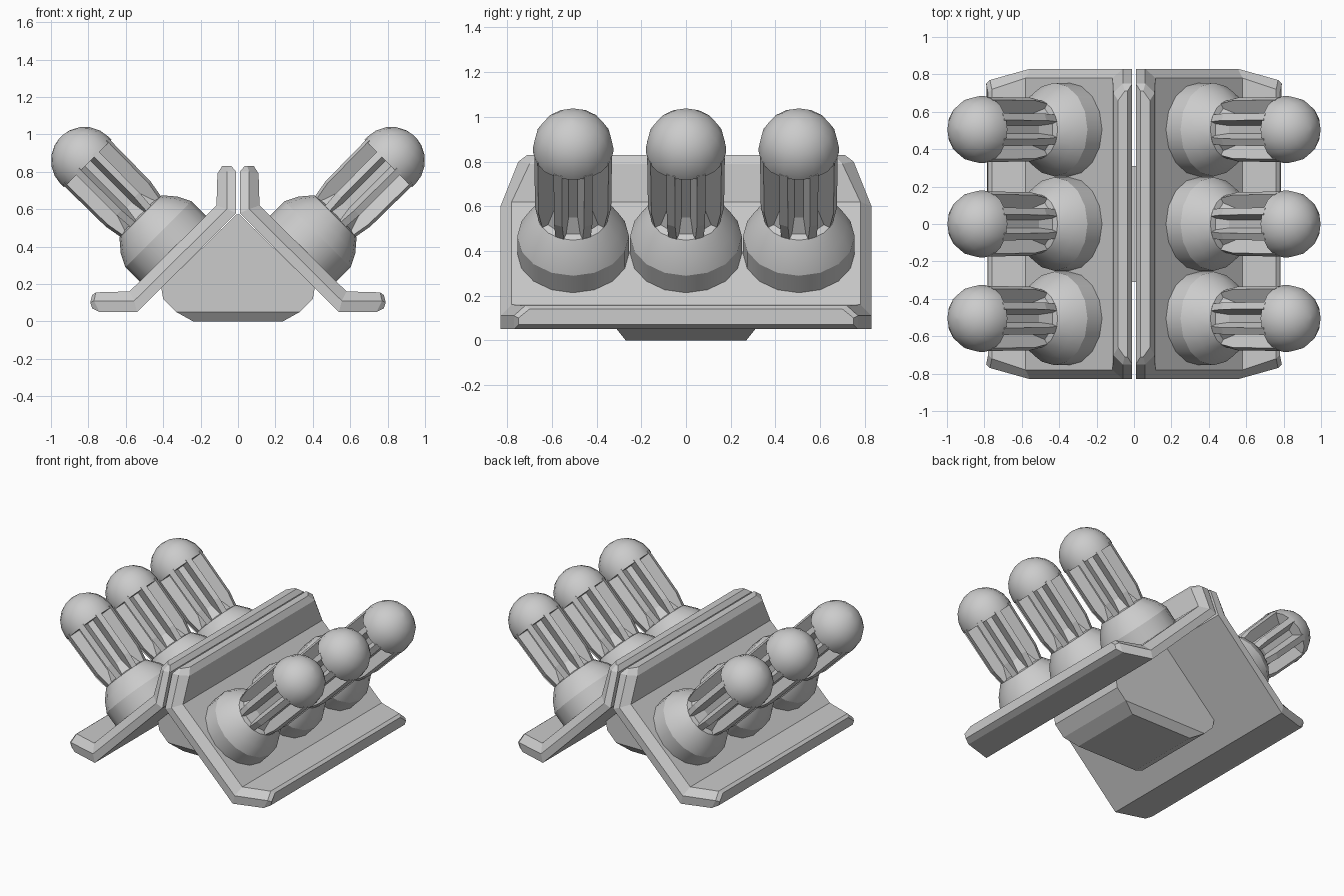
import bpy, bmesh
from math import pi, sin, cos, radians
from mathutils import Matrix, Vector

cube = bpy.data.objects.get("Cube")
if cube:
    bpy.data.objects.remove(cube, do_unlink=True)

GREY = (0.6, 0.6, 0.6, 1)
grey = bpy.data.materials.new("plain grey")
grey.use_nodes = True
grey.diffuse_color = GREY
grey.node_tree.nodes["Principled BSDF"].inputs["Base Color"].default_value = GREY


def finish(bm, name, mirror=True, smooth=None):
    """Turn a bmesh into an object, optionally mirrored across x."""
    bmesh.ops.recalc_face_normals(bm, faces=bm.faces)
    mesh = bpy.data.meshes.new(name)
    bm.to_mesh(mesh)
    bm.free()
    mesh.materials.append(grey)
    obj = bpy.data.objects.new(name, mesh)
    bpy.context.collection.objects.link(obj)
    if smooth:
        bpy.ops.object.select_all(action='DESELECT')
        obj.select_set(True)
        bpy.context.view_layer.objects.active = obj
        bpy.ops.object.shade_smooth_by_angle(angle=radians(smooth))
    if mirror:
        obj.modifiers.new("Mirror", 'MIRROR').use_mirror_merge = False
    return obj


def loft(bm, rings, matrix=Matrix()):
    """Skin equal-sized rings of points and cap both ends."""
    rows = [[bm.verts.new(matrix @ Vector(p)) for p in ring] for ring in rings]
    n = len(rows[0])
    for a, b in zip(rows, rows[1:]):
        for i in range(n):
            j = (i + 1) % n
            bm.faces.new((a[i], a[j], b[j], b[i]))
    bm.faces.new(rows[0])
    bm.faces.new(rows[-1])


def lathe(bm, profile, sides, matrix, turn=0.0):
    """Spin (radius, height) pairs about z."""
    angles = [turn + 2 * pi * i / sides for i in range(sides)]
    loft(bm, [[(r * cos(a), r * sin(a), h) for a in angles] for r, h in profile], matrix)


# Bent side plates: underside, rim and top points (x, z) with half width
stations = [
    ((.035, .83), (.05, .83), (.085, .83), .71),
    ((.01, .80), (.06, .80), (.11, .79), .75),
    ((.01, .58), (.06, .60), (.115, .62), .83),
    ((.54, .05), (.555, .11), (.58, .16), .83),
    ((.74, .05), (.77, .11), (.76, .155), .77),
    ((.78, .07), (.79, .10), (.78, .14), .75),
]
rings = []
for low, rim, top, w in stations:
    half = [(low, w), (rim, w), (top, w - .05)]
    rings.append([(p[0], y, p[1]) for p, y in half]
                 + [(p[0], -y, p[1]) for p, y in reversed(half)])
bm = bmesh.new()
loft(bm, rings)
finish(bm, "side_plate")

# Central block under the plates
bm = bmesh.new()
for sx in (-1, 1):
    for sy in (-1, 1):
        for x, z in ((.01, .57), (.41, .18), (.40, .12), (.33, .05)):
            bm.verts.new((sx * x, sy * .31, z))
        bm.verts.new((sx * .24, sy * .27, 0))
bmesh.ops.convex_hull(bm, input=bm.verts)
bmesh.ops.dissolve_limit(bm, angle_limit=.01, verts=bm.verts, edges=bm.edges)
finish(bm, "centre_block", mirror=False)

# Pods leaning outward: collar, core, bars and rounded cap
COLLAR = [(.25, .50), (.25, .63), (.215, .70), (.16, .765), (.10, .78)]
CORE = [(.15, .74), (.11, .85), (.11, 1.18)]
DOME = [(.18, 1.165)] + [(.18 * cos(a), 1.188 + .18 * sin(a))
                         for a in (radians(d) for d in (0, 18, 36, 54, 72, 87))]
BAR = [(.155, .75), (.176, .86), (.18, 1.18)]

for label, y in (("front", -.505), ("middle", 0), ("back", .505)):
    tilt = Matrix.Translation((-.02, y, .02)) @ Matrix.Rotation(pi / 4, 4, 'Y')

    bm = bmesh.new()
    lathe(bm, COLLAR, 16, tilt)
    finish(bm, label + "_collar", smooth=25)

    bm = bmesh.new()
    lathe(bm, CORE, 8, tilt, pi / 8)
    finish(bm, label + "_core")

    bm = bmesh.new()
    for k in range(8):
        spin = tilt @ Matrix.Rotation(pi / 8 + k * pi / 4, 4, 'Z')
        loft(bm, [[(.09, -.02, h), (r, -.02, h), (r, .02, h), (.09, .02, h)]
                  for r, h in BAR], spin)
    finish(bm, label + "_cage_bars")

    bm = bmesh.new()
    lathe(bm, DOME, 16, tilt)
    finish(bm, label + "_cap", smooth=30)
